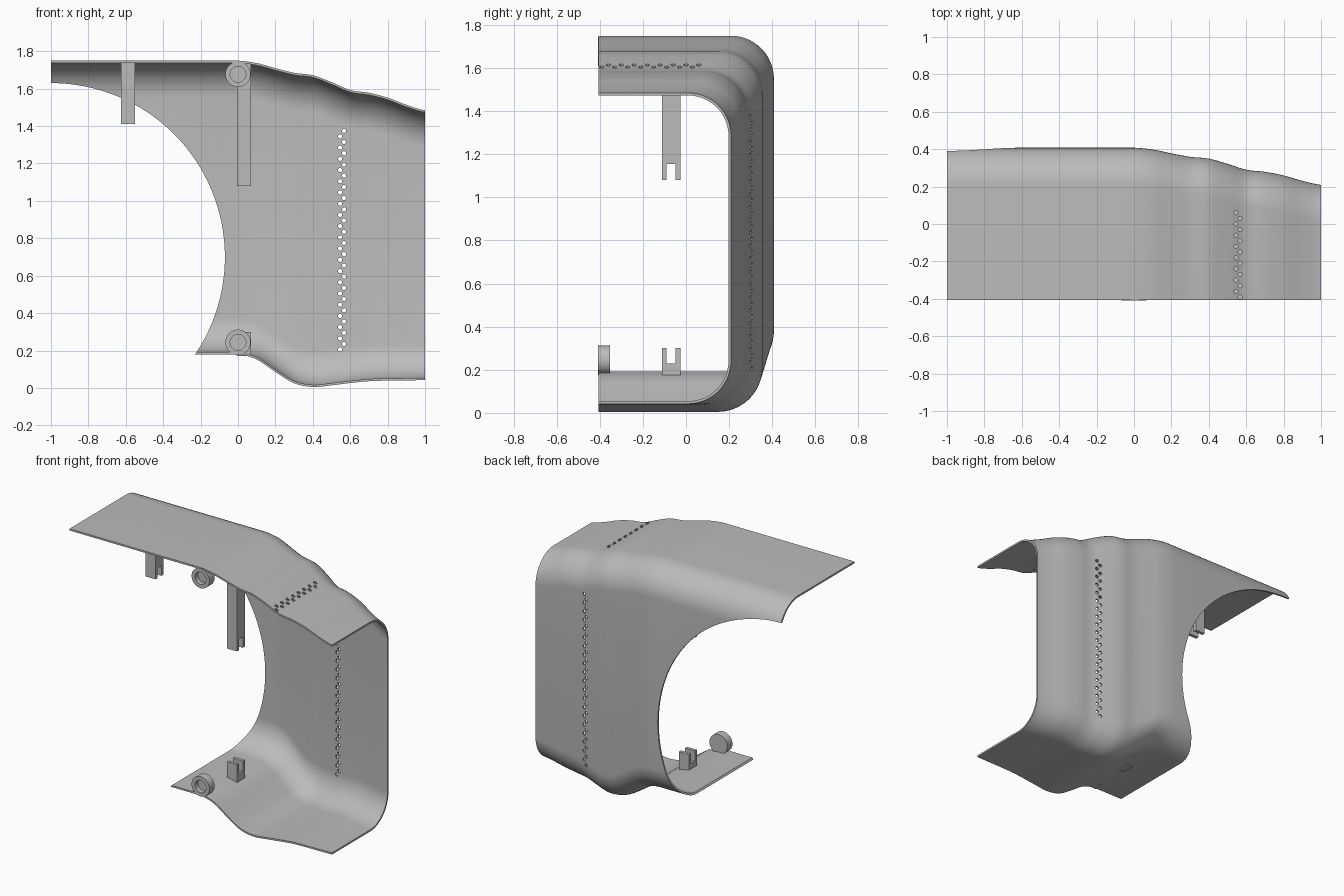
import bpy, bmesh, math
from mathutils import Vector, Matrix

cube = bpy.data.objects.get("Cube")
if cube:
    bpy.data.objects.remove(cube, do_unlink=True)

FRONT, BACK = -0.405, 0.408
grey = bpy.data.materials.new("plain_grey")
grey.use_nodes = True
grey.diffuse_color = (0.5, 0.5, 0.5, 1)
grey.node_tree.nodes["Principled BSDF"].inputs["Base Color"].default_value = (0.5, 0.5, 0.5, 1)


def make(name, bm, smooth=True):
    bmesh.ops.recalc_face_normals(bm, faces=bm.faces[:])
    mesh = bpy.data.meshes.new(name)
    bm.to_mesh(mesh)
    bm.free()
    mesh.materials.append(grey)
    ob = bpy.data.objects.new(name, mesh)
    bpy.context.collection.objects.link(ob)
    if smooth:
        shade(ob)
    return ob


def select(ob):
    bpy.ops.object.select_all(action='DESELECT')
    ob.select_set(True)
    bpy.context.view_layer.objects.active = ob


def shade(ob):
    select(ob)
    bpy.ops.object.shade_smooth_by_angle(angle=math.radians(35))


def cylinder(bm, centre, radius, depth, axis, sides):
    turn = Vector((0, 0, 1)).rotation_difference(Vector(axis)).to_matrix().to_4x4()
    bmesh.ops.create_cone(bm, cap_ends=True, segments=sides, radius1=radius, radius2=radius,
                          depth=depth, matrix=Matrix.Translation(centre) @ turn)


def subtract(ob, cutter):
    select(ob)
    mod = ob.modifiers.new("cut", 'BOOLEAN')
    mod.operation, mod.solver, mod.object = 'DIFFERENCE', 'EXACT', cutter
    bpy.ops.object.modifier_apply(modifier=mod.name)
    bpy.data.objects.remove(cutter, do_unlink=True)


# Rippled outlines, sampled every tenth of a unit from x = 0 to 1
TOP = [1.75, 1.737, 1.71, 1.685, 1.672, 1.635, 1.593, 1.578, 1.552, 1.514, 1.485]
BOTTOM = [0.18, 0.152, 0.085, 0.025, 0.005, 0.014, 0.026, 0.036, 0.039, 0.04, 0.042]


def sample(values, x):
    """Smooth curve through evenly spaced values."""
    if x <= 0:
        return values[0]
    i = min(int(x * 10), 9)
    t = x * 10 - i
    a, b, c, d = (values[max(0, min(10, i + k))] for k in (-1, 0, 1, 2))
    return b + 0.5 * t * (c - a + t * (2 * a - 5 * b + 4 * c - d + t * (3 * (b - c) + d - a)))


def back_y(x):
    return BACK - 0.75 * (TOP[0] - sample(TOP, x))


def section(x, inset, radius=0.2, steps=14):
    """C-shaped cross-section, open to the front."""
    top, low, back = sample(TOP, x) - inset, sample(BOTTOM, x) + inset, back_y(x) - inset
    r = radius - inset
    pts = [(x, FRONT, top)]
    for cz, start in ((top - r, 90), (low + r, 0)):
        for i in range(steps + 1):
            a = math.radians(start - 90 * i / steps)
            pts.append((x, back - r + r * math.cos(a), cz + r * math.sin(a)))
    return pts + [(x, FRONT, low)]


# Curved shell panel
bm = bmesh.new()
stations = [-1 + i / 10 for i in range(10)] + [i / 50 for i in range(51)]
rings = []
for x in stations:
    loop = section(x, 0) + section(x, 0.012)[::-1]
    rings.append([bm.verts.new(p) for p in loop])
n = len(rings[0])
for a, b in zip(rings, rings[1:]):
    for i in range(n):
        j = (i + 1) % n
        bm.faces.new((a[i], a[j], b[j], b[i]))
for ring in (rings[0], rings[-1]):
    for i in range(n // 2 - 1):
        bm.faces.new((ring[i], ring[i + 1], ring[n - 2 - i], ring[n - 1 - i]))
shell = make("shell_panel", bm, False)

# Large round opening
bm = bmesh.new()
cylinder(bm, (-1, 0, 0.7), 0.93, 2, (0, 1, 0), 128)
subtract(shell, make("opening_cutter", bm, False))

# Two staggered columns of small vent holes, down the back and across the top
bm = bmesh.new()
for column, x in enumerate((0.546, 0.567)):
    for i in range(20):
        cylinder(bm, (x, back_y(x), 1.345 + 0.03 * column - 0.06 * i), 0.0115, 0.12, (0, 1, 0), 10)
    for i in range(8):
        cylinder(bm, (x, -0.36 + 0.06 * i - 0.03 * column, sample(TOP, x)), 0.0115, 0.12, (0, 0, 1), 10)
subtract(shell, make("vent_cutter", bm, False))
shade(shell)


# Forked brackets: a U outline swept along x
def fork(name, x, root, tip, slot):
    y0, y1, y2, y3 = -0.112, -0.09, -0.048, -0.025
    outline = [(y0, root), (y0, tip), (y1, tip), (y1, slot), (y2, slot), (y2, tip), (y3, tip), (y3, root)]
    bm = bmesh.new()
    face = bm.faces.new([bm.verts.new((x, y, z)) for y, z in outline])
    extruded = bmesh.ops.extrude_face_region(bm, geom=[face])["geom"]
    bmesh.ops.translate(bm, vec=(0.075, 0, 0),
                        verts=[v for v in extruded if isinstance(v, bmesh.types.BMVert)])
    make(name, bm, False)


fork("upper_side_fork", -0.625, 1.74, 1.41, 1.48)
fork("upper_long_fork", -0.005, 1.74, 1.08, 1.155)
fork("lower_fork", -0.005, 0.17, 0.3, 0.23)


# Round cups at the front edge, open to the front
def cup(name, z):
    profile = [(0, -0.375), (0.042, -0.375), (0.042, -0.408), (0.068, -0.408), (0.068, -0.352), (0, -0.352)]
    bm = bmesh.new()
    verts = [bm.verts.new((r, y, 0)) for r, y in profile]
    edges = [bm.edges.new(pair) for pair in zip(verts, verts[1:])]
    bmesh.ops.spin(bm, geom=verts + edges, axis=(0, 1, 0), cent=(0, 0, 0),
                   angle=2 * math.pi, steps=32)
    bmesh.ops.remove_doubles(bm, verts=bm.verts[:], dist=0.0001)
    bmesh.ops.translate(bm, vec=(0, 0, z), verts=bm.verts[:])
    make(name, bm)


cup("upper_cup", 1.677)
cup("lower_cup", 0.244)
